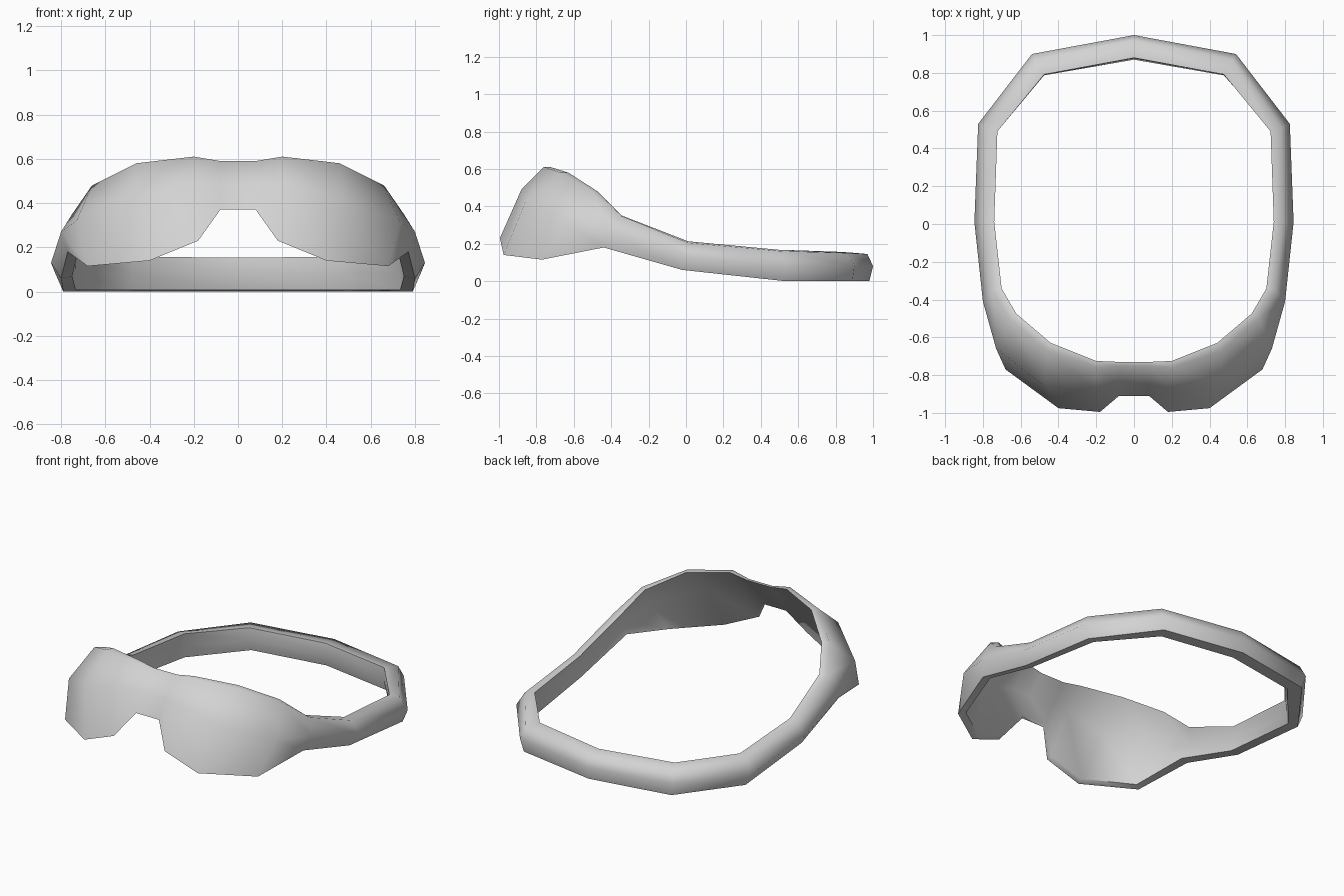
import bpy
import bmesh
import math
from mathutils import Vector

cube = bpy.data.objects.get("Cube")
if cube:
    bpy.data.objects.remove(cube, do_unlink=True)


def make_material(name, color):
    material = bpy.data.materials.new(name)
    material.use_nodes = True
    material.diffuse_color = color
    material.node_tree.nodes["Principled BSDF"].inputs["Base Color"].default_value = color
    return material


# Left half of the band, nose to back: outer top, outer middle, outer bottom, thickness
half_sections = [
    ((.08, -.75, .59), (.08, -.85, .48), (.08, -.91, .37), .02),
    ((.20, -.76, .61), (.20, -.88, .49), (.18, -.995, .23), .035),
    ((.46, -.67, .58), (.47, -.86, .42), (.40, -.975, .14), .045),
    ((.66, -.50, .48), (.73, -.66, .32), (.68, -.77, .115), .045),
    ((.75, -.35, .35), (.80, -.41, .27), (.77, -.44, .18), .05),
    ((.79, .01, .205), (.845, .01, .13), (.80, -.02, .06), .05),
    ((.78, .51, .16), (.825, .53, .08), (.79, .53, 0), .06),
    ((.52, .87, .15), (.54, .90, .08), (.52, .89, 0), .09),
    ((0, .97, .145), (0, 1, .08), (0, .98, 0), .09),
]


def mirrored(section):
    top, middle, bottom, thickness = section
    flip = [(-p[0], p[1], p[2]) for p in (top, middle, bottom)]
    return (*flip, thickness)


# Complete the loop with the mirrored right half
sections = half_sections + [mirrored(s) for s in reversed(half_sections[:-1])]
count = len(sections)


def section_ring(index):
    """Closed cross-section: outer surface down, inner surface back up."""
    top, middle, bottom, thickness = sections[index]
    before = Vector(sections[index - 1][1])
    after = Vector(sections[(index + 1) % count][1])
    along = after - before
    inward = Vector((-along.y, along.x, 0)).normalized()
    outer = [Vector(p) for p in (top, middle, bottom)]
    in_strap = outer[1].y > -.1
    middle_depth = thickness + (.04 if in_strap else 0)
    rise = Vector((0, 0, .008))
    inner = [
        outer[2] + inward * thickness + rise,
        outer[1] + inward * middle_depth,
        outer[0] + inward * thickness + (rise if in_strap else Vector()),
    ]
    return outer + inner


# Eye mask flowing into its head strap
bm = bmesh.new()
rings = [[bm.verts.new(p) for p in section_ring(i)] for i in range(count)]
for i, ring in enumerate(rings):
    following = rings[(i + 1) % count]
    for j in range(len(ring)):
        k = (j + 1) % len(ring)
        bm.faces.new((ring[j], ring[k], following[k], following[j]))
bmesh.ops.recalc_face_normals(bm, faces=bm.faces)

mesh = bpy.data.meshes.new("eye_mask_band")
bm.to_mesh(mesh)
bm.free()
mask = bpy.data.objects.new("eye_mask_band", mesh)
bpy.context.collection.objects.link(mask)
mesh.materials.append(make_material("light grey", (.65, .65, .65, 1)))

# Soft surfaces with crisp rims
bpy.ops.object.select_all(action="DESELECT")
mask.select_set(True)
bpy.context.view_layer.objects.active = mask
bpy.ops.object.shade_smooth_by_angle(angle=math.radians(62))
